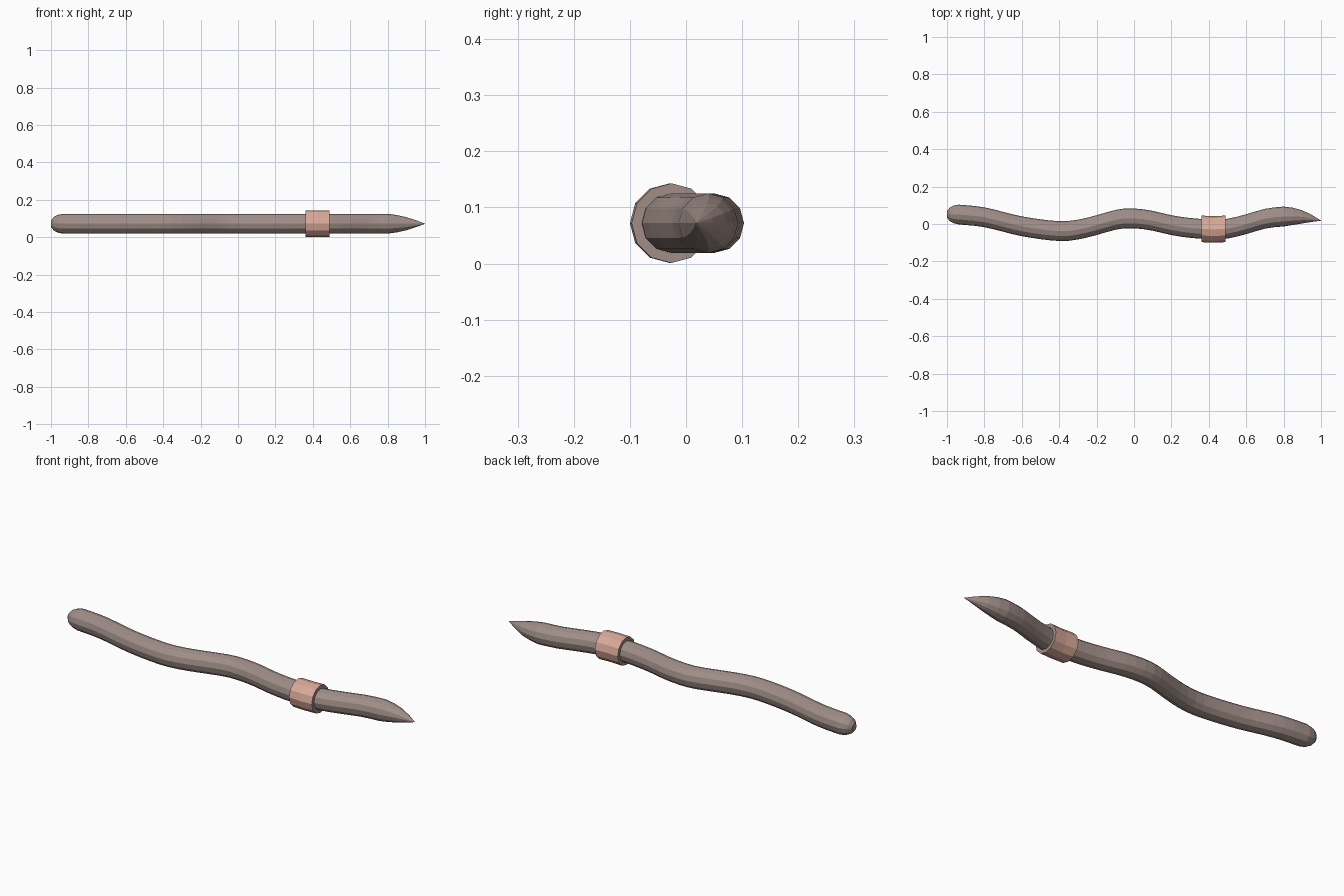
import bpy, bmesh, math

if "Cube" in bpy.data.objects:
    bpy.data.objects.remove(bpy.data.objects["Cube"])

SIDES = 12
CZ = 0.072  # height of the body axis


def material(name, rgb):
    m = bpy.data.materials.new(name)
    m.diffuse_color = (*rgb, 1)
    m.use_nodes = True
    m.node_tree.nodes["Principled BSDF"].inputs["Base Color"].default_value = m.diffuse_color
    return m


skin = material("dull brown skin", (0.35, 0.27, 0.245))
pink = material("pink band", (0.69, 0.40, 0.32))

# centreline seen from above (x, y)
PATH = [(-1.0, 0.052), (-0.93, 0.05), (-0.8, 0.036), (-0.6, -0.012), (-0.4, -0.038),
        (-0.3, -0.03), (-0.2, -0.006), (-0.1, 0.022), (-0.03, 0.031), (0.08, 0.021),
        (0.2, -0.006), (0.3, -0.021), (0.43, -0.029), (0.5, -0.025), (0.6, -0.001),
        (0.7, 0.028), (0.8, 0.04), (0.87, 0.04), (0.93, 0.034), (1.0, 0.018)]
# radius along the body: round tail, pointed head
RADII = [(-1.0, 0.018), (-0.985, 0.036), (-0.965, 0.047), (-0.935, 0.053),
         (0.8, 0.053), (0.85, 0.046), (0.9, 0.035), (0.95, 0.019), (1.0, 0.0005)]


def linear(pts, x):
    for (x0, a), (x1, b) in zip(pts, pts[1:]):
        if x <= x1:
            return a + (b - a) * (x - x0) / (x1 - x0)
    return pts[-1][1]


def smooth(pts, x):
    # cubic Hermite interpolation of the centreline
    def slope(i):
        a, b = pts[max(i - 1, 0)], pts[min(i + 1, len(pts) - 1)]
        return (b[1] - a[1]) / (b[0] - a[0])
    for i in range(len(pts) - 1):
        (x0, a), (x1, b) = pts[i], pts[i + 1]
        if x <= x1:
            h = x1 - x0
            t = (x - x0) / h
            return ((2*t**3 - 3*t*t + 1) * a + (t**3 - 2*t*t + t) * h * slope(i)
                    + (3*t*t - 2*t**3) * b + (t**3 - t*t) * h * slope(i + 1))
    return pts[-1][1]


def tube(name, sections, mat):
    # loft capped rings through (x, y, radius) sections
    bm = bmesh.new()
    rings = []
    for x, y, r in sections:
        rings.append([bm.verts.new((x, y + r * math.cos(k * math.tau / SIDES),
                                    CZ + r * math.sin(k * math.tau / SIDES)))
                      for k in range(SIDES)])
    for a, b in zip(rings, rings[1:]):
        for k in range(SIDES):
            n = (k + 1) % SIDES
            bm.faces.new((a[k], a[n], b[n], b[k]))
    bm.faces.new(rings[0])
    bm.faces.new(rings[-1])
    bmesh.ops.recalc_face_normals(bm, faces=bm.faces)
    me = bpy.data.meshes.new(name)
    bm.to_mesh(me)
    bm.free()
    me.materials.append(mat)
    ob = bpy.data.objects.new(name, me)
    bpy.context.collection.objects.link(ob)
    return ob


# worm body
xs = sorted({r[0] for r in RADII} | {round(-0.9 + 0.05 * i, 3) for i in range(35)})
tube("worm_body", [(x, smooth(PATH, x), linear(RADII, x)) for x in xs], skin)

# raised band, with skin-coloured end rims
band = tube("worm_band", [(x, y, 0.071) for x, y in
                          ((0.36, -0.026), (0.425, -0.029), (0.49, -0.026))], pink)
band.data.materials.append(skin)
for p in band.data.polygons:
    if abs(p.normal.x) > 0.7:
        p.material_index = 1
